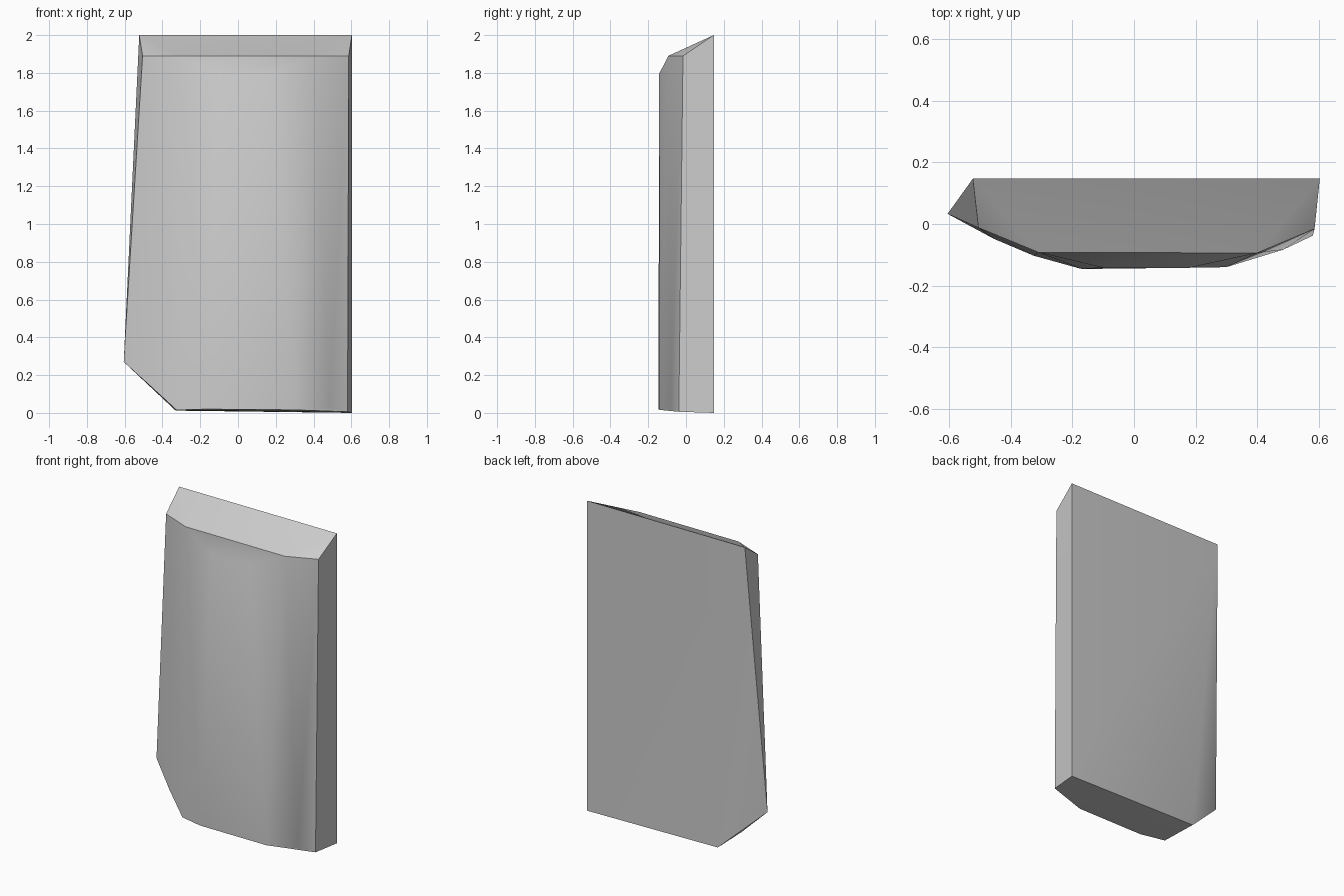
import bpy
import bmesh
from math import radians

cube = bpy.data.objects.get("Cube")
if cube:
    bpy.data.objects.remove(cube, do_unlink=True)

# One plain grey for the whole panel
grey = bpy.data.materials.new("plain grey")
grey.use_nodes = True
colour = (0.6, 0.6, 0.6, 1)
grey.diffuse_color = colour
grey.node_tree.nodes["Principled BSDF"].inputs["Base Color"].default_value = colour

# Corner outlines of the faceted slab, grouped by region
back_corners = [(-0.523, 0.147, 2), (0.603, 0.147, 2),
                (0.603, 0.147, 0), (-0.33, 0.147, 0.012)]
top_rim = [(x, y, 1.89) for x, y in
           [(-0.505, -0.012), (-0.31, -0.092), (0.4, -0.094), (0.586, -0.016)]]
front_crest = [(x, -0.142, 1.795) for x in (-0.1, 0.18)]
clipped_corner = [(-0.605, 0.033, 0.27), (-0.455, -0.048, 0.135)]
bottom_rim = [(-0.325, -0.103, 0.015), (-0.17, -0.146, 0.02),
              (0.3, -0.14, 0.016), (0.485, -0.083, 0.025), (0.58, -0.038, 0.006)]

# Wrap the outlines in a tight shell
bm = bmesh.new()
for point in back_corners + top_rim + front_crest + clipped_corner + bottom_rim:
    bm.verts.new(point)
bmesh.ops.convex_hull(bm, input=bm.verts[:])
bmesh.ops.dissolve_limit(bm, angle_limit=radians(0.5),
                         verts=bm.verts[:], edges=bm.edges[:])
bmesh.ops.recalc_face_normals(bm, faces=bm.faces[:])

mesh = bpy.data.meshes.new("curved_panel")
bm.to_mesh(mesh)
bm.free()
mesh.materials.append(grey)
panel = bpy.data.objects.new("curved_panel", mesh)
bpy.context.collection.objects.link(panel)

# Soft front, crisp rims
bpy.ops.object.select_all(action="DESELECT")
panel.select_set(True)
bpy.context.view_layer.objects.active = panel
bpy.ops.object.shade_smooth_by_angle(angle=radians(35))
